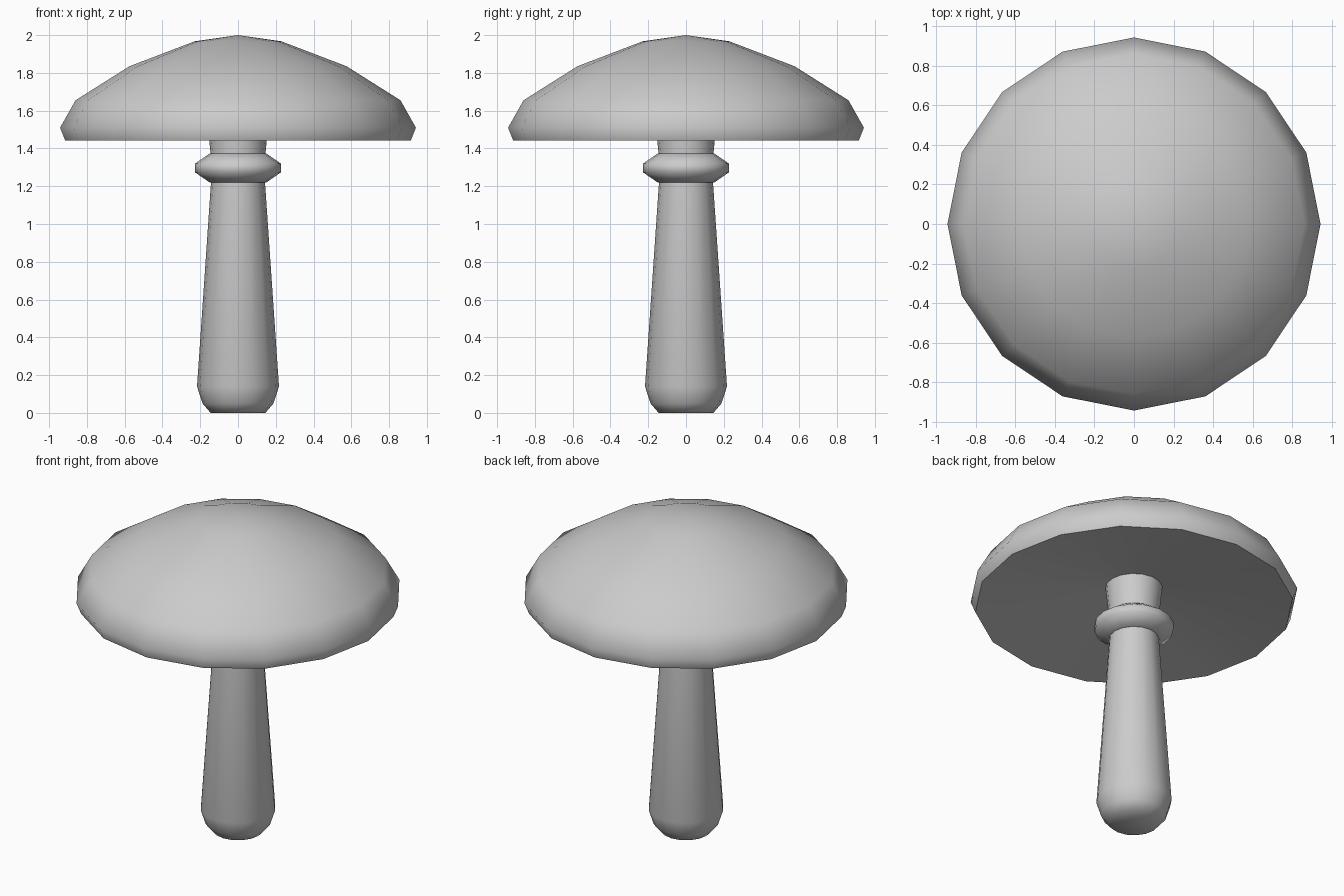
import bpy, bmesh, math

if "Cube" in bpy.data.objects:
    bpy.data.objects.remove(bpy.data.objects["Cube"])

SIDES = 16


def lathe(name, profile, closed=False):
    """Spin an (r, z) profile about z; points with r = 0 become poles."""
    bm = bmesh.new()
    rings = []
    for r, z in profile:
        n = SIDES if r > 0 else 1
        rings.append([bm.verts.new((r * math.cos(2 * math.pi * i / SIDES),
                                    r * math.sin(2 * math.pi * i / SIDES), z))
                      for i in range(n)])
    pairs = list(zip(rings, rings[1:]))
    if closed:
        pairs.append((rings[-1], rings[0]))
    for a, b in pairs:
        for i in range(SIDES):
            j = (i + 1) % SIDES
            quad = [a[i % len(a)], a[j % len(a)], b[j % len(b)], b[i % len(b)]]
            bm.faces.new(list(dict.fromkeys(quad)))
    bmesh.ops.recalc_face_normals(bm, faces=bm.faces)
    mesh = bpy.data.meshes.new(name)
    bm.to_mesh(mesh)
    bm.free()
    obj = bpy.data.objects.new(name, mesh)
    bpy.context.collection.objects.link(obj)
    bpy.ops.object.select_all(action='DESELECT')
    obj.select_set(True)
    bpy.context.view_layer.objects.active = obj
    bpy.ops.object.shade_smooth_by_angle(angle=math.radians(60))
    return obj


# Domed cap with a shallow conical underside
lathe("mushroom_cap", [(0, 2.0), (0.23, 1.967), (0.575, 1.835), (0.86, 1.655),
                       (0.942, 1.51), (0.915, 1.442), (0.16, 1.56), (0, 1.58)])

# Tapered stem with rounded foot and slightly flared neck
lathe("stem", [(0, 0), (0.145, 0.0), (0.188, 0.05), (0.217, 0.14),
               (0.143, 1.22), (0.145, 1.37), (0.165, 1.57), (0, 1.57)])

# Collar ring under the cap
lathe("stem_ring", [(0.13, 1.22), (0.15, 1.22), (0.227, 1.273),
                    (0.227, 1.32), (0.15, 1.373), (0.13, 1.373)], closed=True)
